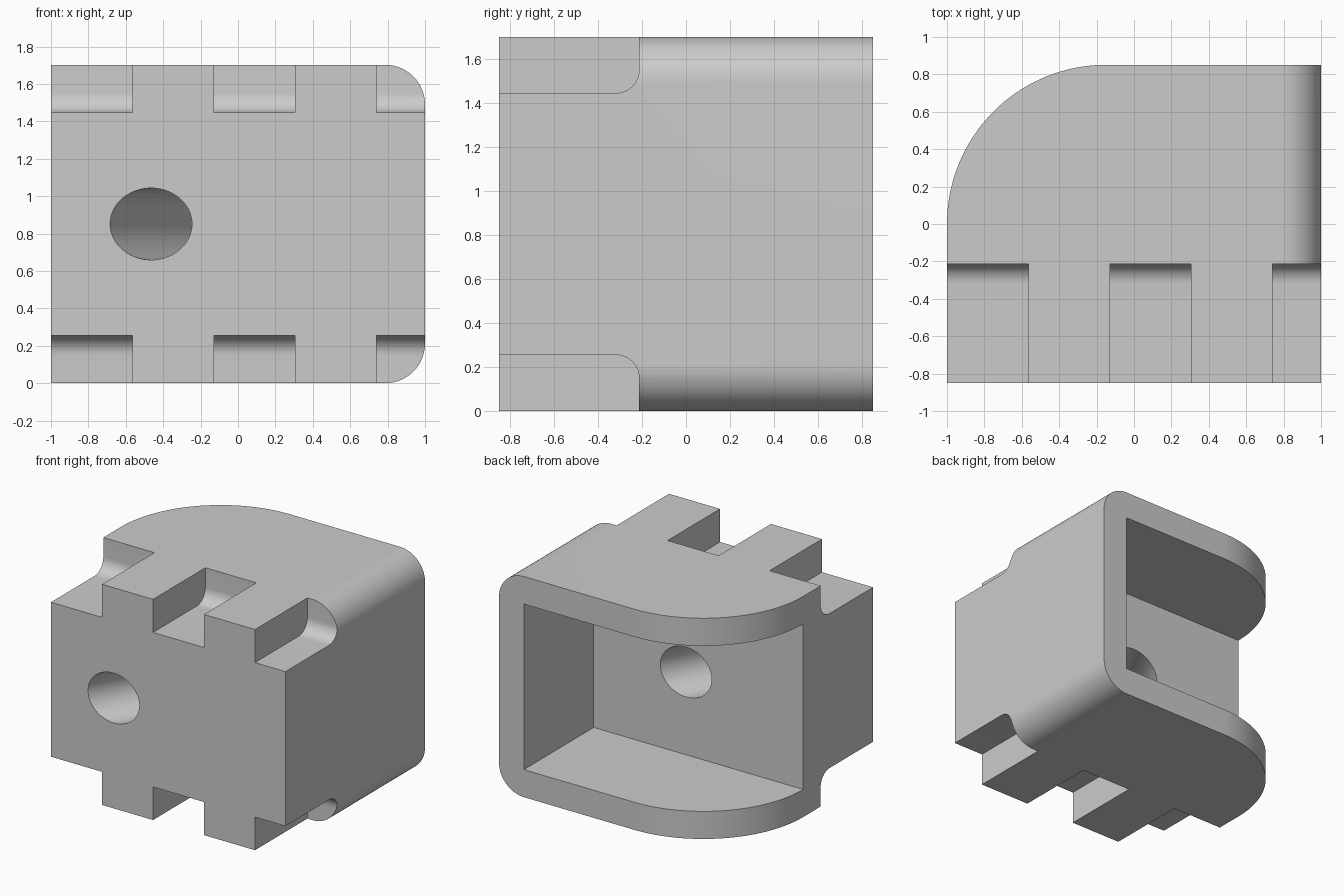
import bpy, bmesh
from math import sin, cos, pi, radians

if "Cube" in bpy.data.objects:
    bpy.data.objects.remove(bpy.data.objects["Cube"], do_unlink=True)

U = 0.2128            # wall thickness, also the edge radius
HY, H = 0.851, 1.702  # half depth and height

grey = bpy.data.materials.new("light grey")
grey.use_nodes = True
grey.diffuse_color = (0.6, 0.6, 0.6, 1)
grey.node_tree.nodes["Principled BSDF"].inputs["Base Color"].default_value = (0.6, 0.6, 0.6, 1)


def arc(cx, cy, rx, ry, start, end, steps):
    """Points on an elliptical arc, angles in degrees."""
    angles = [radians(start + (end - start) * i / steps) for i in range(steps + 1)]
    return [(cx + rx * cos(a), cy + ry * sin(a)) for a in angles]


def loft(name, ring_a, ring_b):
    """Closed solid between two matching rings."""
    bm = bmesh.new()
    a = [bm.verts.new(p) for p in ring_a]
    b = [bm.verts.new(p) for p in ring_b]
    bm.faces.new(a)
    bm.faces.new(b[::-1])
    for i in range(len(a)):
        j = (i + 1) % len(a)
        bm.faces.new((a[j], a[i], b[i], b[j]))
    bmesh.ops.recalc_face_normals(bm, faces=bm.faces)
    mesh = bpy.data.meshes.new(name)
    bm.to_mesh(mesh)
    bm.free()
    mesh.materials.append(grey)
    obj = bpy.data.objects.new(name, mesh)
    bpy.context.collection.objects.link(obj)
    return obj


def along_x(name, yz, x0, x1):
    return loft(name, [(x0, y, z) for y, z in yz], [(x1, y, z) for y, z in yz])


def along_y(name, xz, y0, y1, shear=0):
    return loft(name, [(x + shear * y0, y0, z) for x, z in xz],
                [(x + shear * y1, y1, z) for x, z in xz])


def along_z(name, xy, z0, z1):
    return loft(name, [(x, y, z0) for x, y in xy], [(x, y, z1) for x, y in xy])


def combine(target, tool, operation):
    """Apply one boolean and discard the helper."""
    tool.hide_render = True
    mod = target.modifiers.new("cut", 'BOOLEAN')
    mod.operation, mod.solver, mod.object = operation, 'EXACT', tool
    bpy.context.view_layer.objects.active = target
    bpy.ops.object.modifier_apply(modifier=mod.name)
    bpy.data.objects.remove(tool, do_unlink=True)


# Block with two rounded edges on its +x side
section = ([(-1, H), (-1, 0)] + arc(1 - U, U, U, U, -90, 0, 16)
           + arc(1 - U, H - U, U, U, 0, 90, 16))
body = along_y("bracket_body", section, -HY, HY)

# Large rounded back corner
plan = [(-1, -1.2), (1.2, -1.2), (1.2, HY)] + arc(HY - 1, 0, HY, HY, 90, 180, 32)
plan[2] = (1.2, HY + 0.0)
combine(body, along_z("plan_helper", plan, -0.3, 2), 'INTERSECT')

# Pocket open to the back and the rounded corner
pocket = [(-1.3, U), (1 - U, U), (1 - U, H - U), (-1.3, H - U)]
combine(body, along_y("pocket_cutter", pocket, 0, 1.3), 'DIFFERENCE')

# Front notches with a filleted inner corner, top and bottom
R = U / 2
depth = 0.2553
notch = ([(-1.2, -0.3), (-U, -0.3)]
         + arc(-U - R, depth - R, R, R, 0, 90, 12) + [(-1.2, depth)])
for x0, x1 in ((-1.3, -0.564), (-0.129, 0.306), (0.741, 1.3)):
    for flip in (False, True):
        profile = [(y, H - z if flip else z) for y, z in notch]
        combine(body, along_x("notch_cutter", profile, x0, x1), 'DIFFERENCE')

# Slanted bore through the thick front wall
bore = arc(0, HY, 0.219, 0.192, 0, 360, 64)[:-1]
combine(body, along_y("bore_cutter", bore, -1.1, 0.2, 0.5465), 'DIFFERENCE')

# Smooth curves, crisp edges
bpy.ops.object.select_all(action='DESELECT')
body.select_set(True)
bpy.context.view_layer.objects.active = body
bpy.ops.object.shade_smooth_by_angle(angle=radians(30))
